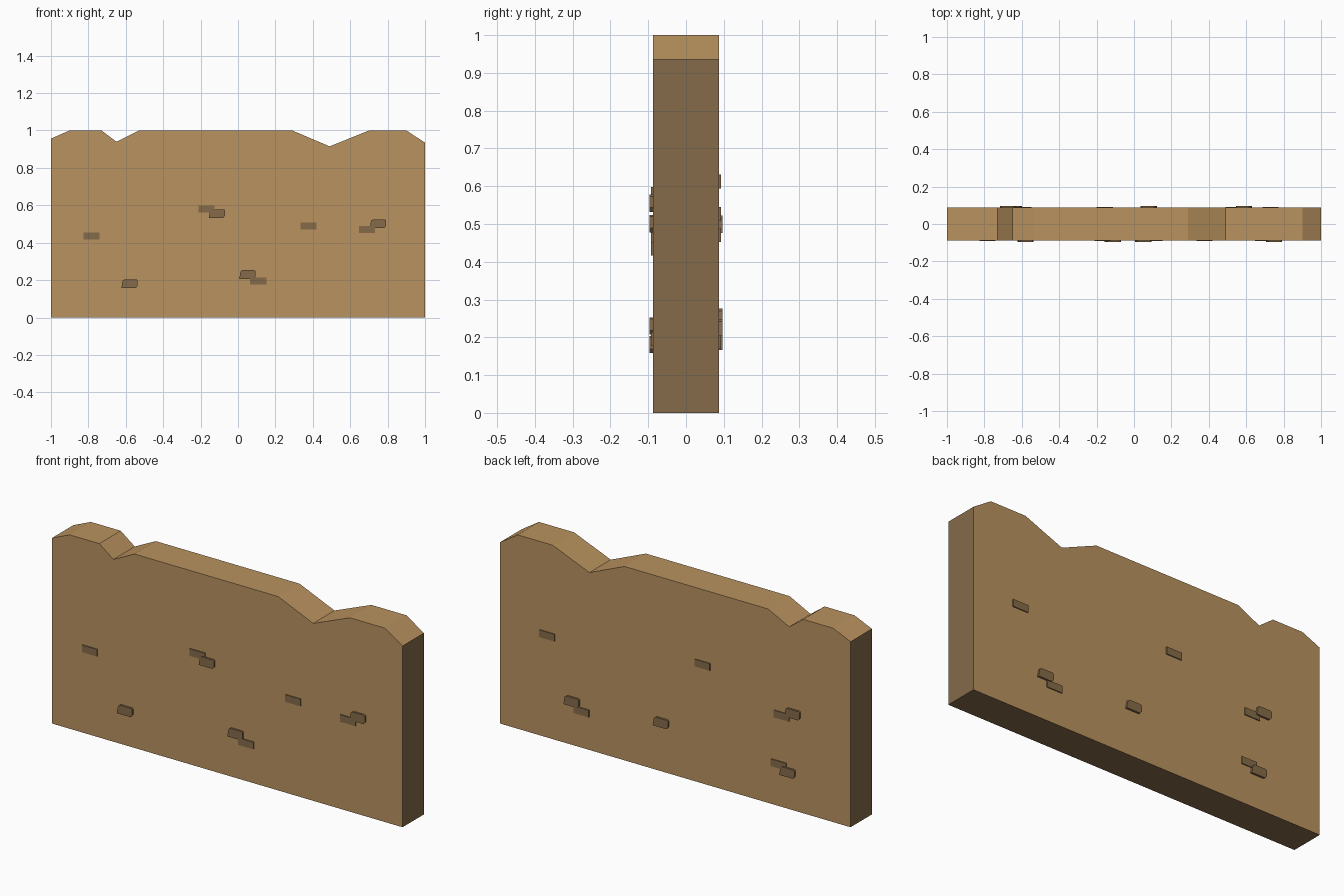
import bpy, bmesh

if "Cube" in bpy.data.objects:
    bpy.data.objects.remove(bpy.data.objects["Cube"])


def make_material(name, color):
    m = bpy.data.materials.new(name)
    m.diffuse_color = (*color, 1)
    m.use_nodes = True
    m.node_tree.nodes["Principled BSDF"].inputs["Base Color"].default_value = m.diffuse_color
    return m


light = make_material("light clay", (0.491, 0.292, 0.115))
dark = make_material("dark clay", (0.235, 0.147, 0.067))


def extrude_profile(name, points, y0, y1, mats):
    """Prism from an (x, z) outline, running from y0 to y1."""
    bm = bmesh.new()
    face = bm.faces.new([bm.verts.new((x, y0, z)) for x, z in points])
    res = bmesh.ops.extrude_face_region(bm, geom=[face])
    verts = [g for g in res["geom"] if isinstance(g, bmesh.types.BMVert)]
    bmesh.ops.translate(bm, verts=verts, vec=(0, y1 - y0, 0))
    bmesh.ops.recalc_face_normals(bm, faces=bm.faces)
    me = bpy.data.meshes.new(name)
    bm.to_mesh(me)
    bm.free()
    for m in mats:
        me.materials.append(m)
    ob = bpy.data.objects.new(name, me)
    bpy.context.collection.objects.link(ob)
    return ob


HALF = 0.087

# Wall slab with a chipped top edge
outline = [(-1, 0), (1, 0), (1, 0.935), (0.9, 1), (0.7, 1), (0.49, 0.915),
           (0.29, 1), (-0.53, 1), (-0.65, 0.94), (-0.73, 1), (-0.9, 1), (-1, 0.957)]
wall = extrude_profile("wall", outline, -HALF, HALF, [light, dark])

# Ends and underside are darker
for p in wall.data.polygons:
    if abs(p.normal.x) > 0.9 or p.normal.z < -0.9:
        p.material_index = 1

# Exposed bricks: thick ones have clipped corners, thin ones are plain
THICK = [(-.5, -.5), (.38, -.5), (.5, -.25), (.5, .4), (.43, .5), (-.32, .5), (-.42, .35)]
THIN = [(-.5, -.5), (.5, -.5), (.5, .5), (-.5, .5)]


def brick(name, x, z, thick, side):
    shape, h, out = (THICK, 0.046, 0.097) if thick else (THIN, 0.037, 0.092)
    # side -1 is the front, +1 the back (outline turned round)
    pts = [(x - side * px * 0.087, z + pz * h) for px, pz in shape]
    extrude_profile(name, pts, side * (HALF - 0.01), side * out, [dark])


front = [(-.783, .435, 0), (-.58, .181, 1), (-.168, .58, 0), (-.113, .555, 1), (.05, .23, 1),
         (.108, .195, 0), (.377, .489, 0), (.69, .47, 0), (.748, .501, 1)]
back = [(.73, .527, 0), (.588, .226, 1), (.534, .188, 0), (.079, .253, 1), (-.156, .613, 0),
        (-.608, .471, 0), (-.672, .499, 1), (-.591, .215, 0), (-.643, .19, 1)]

for side, label, bricks in ((-1, "front", front), (1, "back", back)):
    for i, (x, z, t) in enumerate(bricks):
        brick(f"{label}_brick_{i + 1}", x, z, t, side)
